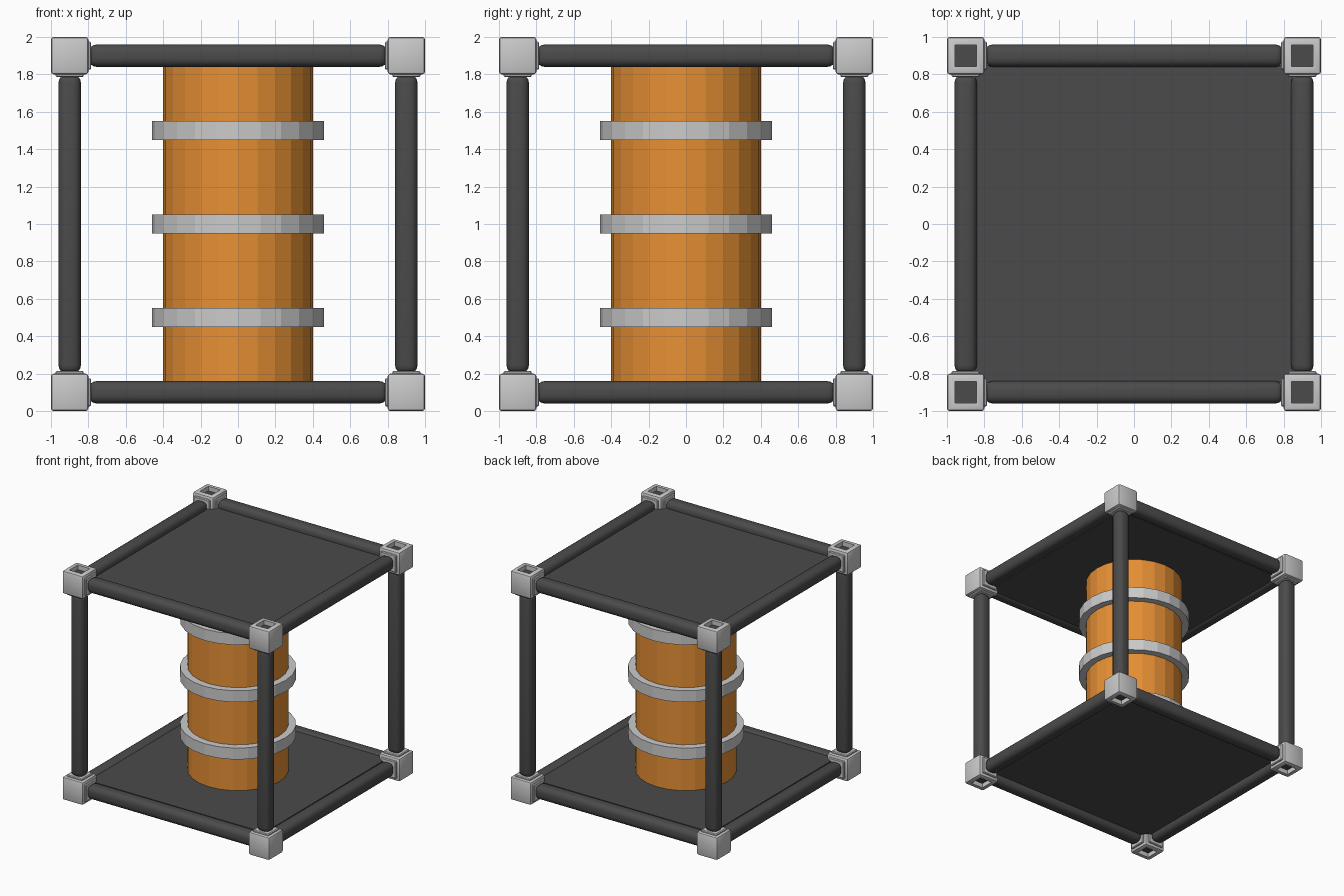
import bpy, bmesh
from math import radians
from mathutils import Vector

if "Cube" in bpy.data.objects:
    bpy.data.objects.remove(bpy.data.objects["Cube"])


def material(name, rgb):
    m = bpy.data.materials.new(name)
    m.diffuse_color = (*rgb, 1)
    m.use_nodes = True
    m.node_tree.nodes["Principled BSDF"].inputs["Base Color"].default_value = m.diffuse_color
    return m


ORANGE = material("orange", (0.8, 0.28, 0.035))
GREY = material("light grey", (0.6, 0.6, 0.6))
DARK = material("dark grey", (0.07, 0.07, 0.07))


def finish(bm, name, mats, smooth=False):
    mesh = bpy.data.meshes.new(name)
    bm.to_mesh(mesh)
    bm.free()
    for m in mats:
        mesh.materials.append(m)
    ob = bpy.data.objects.new(name, mesh)
    bpy.context.collection.objects.link(ob)
    if smooth:
        bpy.ops.object.select_all(action='DESELECT')
        ob.select_set(True)
        bpy.context.view_layer.objects.active = ob
        bpy.ops.object.shade_smooth_by_angle(angle=radians(35))
    return ob


def box_bm(centre, size, bevel=0.0, segments=1):
    bm = bmesh.new()
    bmesh.ops.create_cube(bm, size=1)
    bmesh.ops.scale(bm, vec=size, verts=bm.verts)
    if bevel:
        bmesh.ops.bevel(bm, geom=bm.edges[:], offset=bevel, segments=segments,
                        profile=0.5, affect='EDGES')
    bmesh.ops.translate(bm, vec=centre, verts=bm.verts)
    return bm


def cylinder(name, radius, z0, z1, mat):
    bm = bmesh.new()
    bmesh.ops.create_cone(bm, cap_ends=True, segments=24, radius1=radius,
                          radius2=radius, depth=z1 - z0)
    bmesh.ops.translate(bm, vec=(0, 0, (z0 + z1) / 2), verts=bm.verts)
    return finish(bm, name, [mat])


# Barrel and its three hoops
cylinder("barrel", 0.4, 0.15, 1.85, ORANGE)
for z in (0.5, 1.0, 1.5):
    cylinder("barrel_hoop", 0.46, z - 0.05, z + 0.05, GREY)

# Floor and roof plates, recessed from the outer side of the bars
for name, z in (("floor_plate", 0.125), ("roof_plate", 1.875)):
    finish(box_bm((0, 0, z), (1.7, 1.7, 0.05)), name, [DARK])

# Twelve rounded frame bars
for axis in range(3):
    for a in (-0.9, 0.9):
        for b in (-0.9, 0.9):
            centre = [a, b]
            centre.insert(axis, 0)
            size = [0.12] * 3
            size[axis] = 1.6
            bm = box_bm(Vector(centre) + Vector((0, 0, 1)), size, 0.045, 4)
            finish(bm, "frame_post" if axis == 2 else "frame_bar", [DARK], True)

# Corner blocks with a square socket on the outer end, and a collar per bar
for sx in (-1, 1):
    for sy in (-1, 1):
        for sz in (-1, 1):
            c = Vector((sx * 0.9, sy * 0.9, 1 + sz * 0.9))
            bm = box_bm(c, (0.2, 0.2, 0.2), 0.015, 2)
            bm.normal_update()
            face = max(bm.faces, key=lambda f: f.normal.z * sz + f.calc_area())
            bmesh.ops.inset_individual(bm, faces=[face], thickness=0.038)
            floor = bmesh.ops.extrude_discrete_faces(bm, faces=[face])["faces"][0]
            bmesh.ops.translate(bm, vec=(0, 0, -sz * 0.04), verts=floor.verts)
            floor.material_index = 1
            finish(bm, "corner_block", [GREY, DARK], True)
            for axis, s in enumerate((sx, sy, sz)):
                cc = c.copy()
                cc[axis] -= s * 0.1
                size = [0.15] * 3
                size[axis] = 0.03
                finish(box_bm(cc, size, 0.006), "bar_collar", [GREY])
